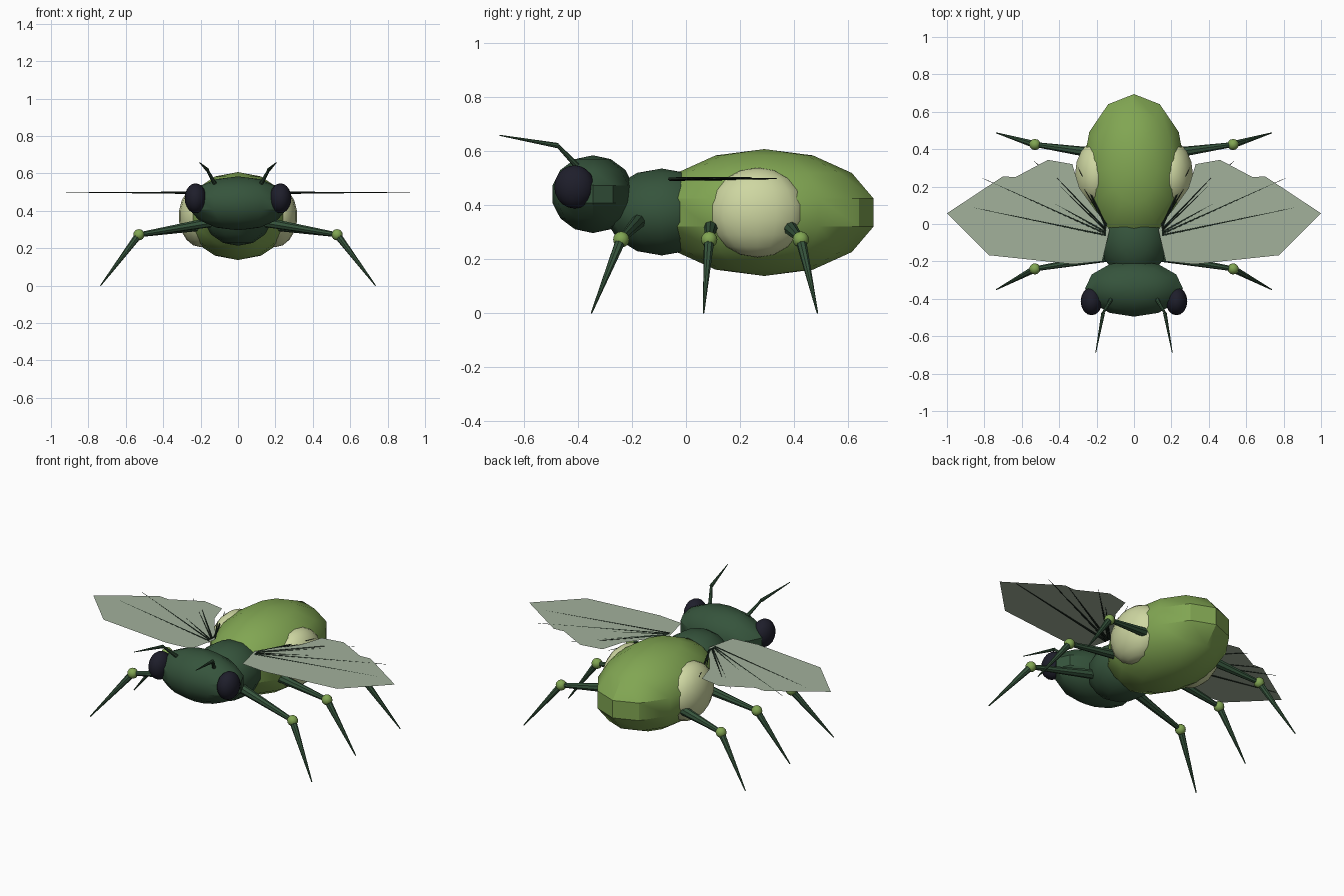
import bpy, bmesh, math
from mathutils import Vector

if "Cube" in bpy.data.objects:
    bpy.data.objects.remove(bpy.data.objects["Cube"])


def material(name, rgb):
    m = bpy.data.materials.new(name)
    m.diffuse_color = (*rgb, 1)
    m.use_nodes = True
    m.node_tree.nodes["Principled BSDF"].inputs["Base Color"].default_value = m.diffuse_color
    return m


DARK = material("dark_green", (0.036, 0.088, 0.045))
GREEN = material("leaf_green", (0.22, 0.38, 0.085))
PALE = material("pale_cream_green", (0.62, 0.68, 0.36))
EYE = material("eye_navy", (0.013, 0.013, 0.024))
WING = material("wing_sage", (0.36, 0.44, 0.33))
VEIN = material("vein_dark", (0.012, 0.022, 0.014))


def finish(bm, name, mat):
    me = bpy.data.meshes.new(name)
    bm.to_mesh(me)
    bm.free()
    me.materials.append(mat)
    ob = bpy.data.objects.new(name, me)
    bpy.context.collection.objects.link(ob)
    return ob


def smooth(ob):
    bpy.ops.object.select_all(action='DESELECT')
    ob.select_set(True)
    bpy.context.view_layer.objects.active = ob
    bpy.ops.object.shade_smooth_by_angle(angle=math.radians(30))


def ellipsoid(name, centre, radii, mat, seg=12, rings=7):
    bm = bmesh.new()
    bmesh.ops.create_uvsphere(bm, u_segments=seg, v_segments=rings, radius=1)
    for v in bm.verts:
        v.co = Vector([c + a * r for c, a, r in zip(centre, v.co, radii)])
    ob = finish(bm, name, mat)
    smooth(ob)
    return ob


def taper(name, a, b, r1, r2, mat, seg=8):
    a, b = Vector(a), Vector(b)
    d = b - a
    bm = bmesh.new()
    bmesh.ops.create_cone(bm, cap_ends=True, segments=seg, radius1=r1,
                          radius2=r2, depth=d.length)
    q = Vector((0, 0, 1)).rotation_difference(d)
    for v in bm.verts:
        v.co = q @ v.co + (a + b) / 2
    ob = finish(bm, name, mat)
    smooth(ob)
    return ob


# Body
ellipsoid("abdomen", (0, 0.29, 0.372), (0.283, 0.415, 0.235), GREEN)
ellipsoid("thorax", (0, -0.09, 0.374), (0.185, 0.21, 0.161), DARK)
ellipsoid("head", (0, -0.345, 0.44), (0.268, 0.154, 0.144), DARK)

# Leg layout: base, knee, foot (right side)
legs = {
    "front": ((0.14, -0.175, 0.34), (0.53, -0.24, 0.272), (0.735, -0.35, 0)),
    "middle": ((0.2, 0.093, 0.32), (0.53, 0.086, 0.272), (0.735, 0.065, 0)),
    "rear": ((0.25, 0.385, 0.315), (0.53, 0.425, 0.272), (0.735, 0.487, 0)),
}

# Wing outline and vein tips (right side)
outline = [(0.13, -0.03), (0.17, -0.2), (0.325, -0.215), (0.775, -0.167),
           (1.0, 0.057), (0.7, 0.255), (0.635, 0.25), (0.46, 0.343),
           (0.33, 0.32), (0.29, 0.19)]
vein_tips = [(0.92, 0.1, 0.499), (0.81, 0.245, 0.499), (0.68, 0.255, 0.497),
             (0.535, 0.338, 0.498), (0.41, 0.245, 0.502), (0.3, 0.305, 0.495),
             (0.27, 0.245, 0.494), (0.265, 0.185, 0.494)]

for side, s in (("right", 1), ("left", -1)):
    def m(p):
        return (p[0] * s, p[1], p[2])

    # Eye and pale flank spot
    ellipsoid("eye_" + side, m((0.227, -0.413, 0.467)),
              (0.058, 0.075, 0.08), EYE, 16, 10)
    ellipsoid("flank_spot_" + side, m((0.2, 0.265, 0.372)),
              (0.117, 0.182, 0.166), PALE, 16, 9)

    # Antenna
    joint = m((0.165, -0.475, 0.62))
    taper("antenna_base_" + side, m((0.115, -0.39, 0.53)), joint,
          0.012, 0.007, DARK)
    taper("antenna_tip_" + side, joint, m((0.205, -0.69, 0.658)),
          0.01, 0.002, DARK)

    # Legs
    for pos, (base, knee, foot) in legs.items():
        tag = pos + "_" + side
        taper("upper_leg_" + tag, m(base), m(knee), 0.027, 0.013, DARK)
        taper("lower_leg_" + tag, m(knee), m(foot), 0.02, 0.003, DARK)
        ellipsoid("knee_" + tag, m(knee), (0.03, 0.03, 0.03), GREEN, 12, 8)

    # Wing membrane, facing up
    bm = bmesh.new()
    f = bm.faces.new([bm.verts.new((x * s, y, 0.5)) for x, y in outline])
    f.normal_update()
    if f.normal.z < 0:
        f.normal_flip()
    finish(bm, "wing_" + side, WING)

    # Wing veins fanning out from the root
    for i, tip in enumerate(vein_tips):
        root = (0.15, -0.06 + 0.008 * i, 0.496)
        taper("wing_vein_%s_%d" % (side, i + 1), m(root), m(tip),
              0.007, 0.001, VEIN, 5)
